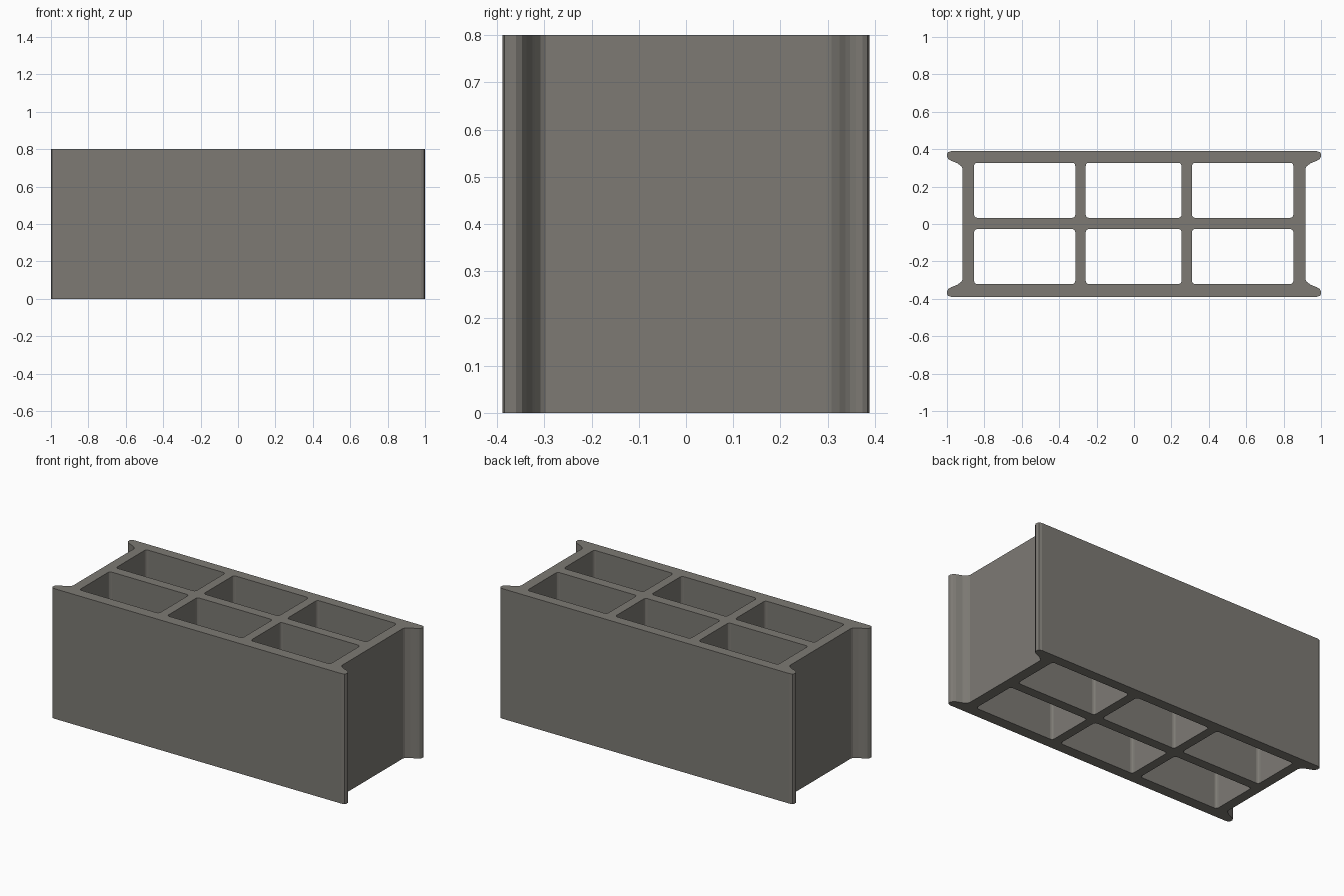
import bpy
import math

if "Cube" in bpy.data.objects:
    bpy.data.objects.remove(bpy.data.objects["Cube"])

HEIGHT = 0.8

concrete = bpy.data.materials.new("grey concrete")
concrete.diffuse_color = (0.205, 0.195, 0.175, 1)
concrete.use_nodes = True
concrete.node_tree.nodes["Principled BSDF"].inputs["Base Color"].default_value = concrete.diffuse_color


def rounded_rect(x0, x1, y0, y1, r, steps=3):
    """Closed rectangle outline with small rounded corners."""
    pts = []
    corners = [(x1 - r, y1 - r), (x0 + r, y1 - r), (x0 + r, y0 + r), (x1 - r, y0 + r)]
    for i, (cx, cy) in enumerate(corners):
        for k in range(steps + 1):
            a = math.radians(90 * (i + k / steps))
            pts.append((cx + r * math.cos(a), cy + r * math.sin(a)))
    return pts


# Block outline: one corner with its end lip, mirrored to all four
lip = [(0.916, 0.296), (0.922, 0.308), (0.938, 0.320), (0.945, 0.325), (0.978, 0.338),
       (0.992, 0.347), (1.0, 0.36), (1.0, 0.374), (0.995, 0.384), (0.978, 0.389)]
right = [(x, -y) for x, y in reversed(lip)] + lip
outline = right + [(-x, y) for x, y in reversed(right)]

# Six cores running right through the block
loops = [outline]
for x0, x1 in [(-0.855, -0.314), (-0.258, 0.254), (0.310, 0.852)]:
    for y0, y1 in [(-0.321, -0.027), (0.033, 0.327)]:
        loops.append(rounded_rect(x0, x1, y0, y1, 0.016))

# Filled profile with holes, extruded to full height
profile = bpy.data.curves.new("block_profile", 'CURVE')
profile.dimensions = '2D'
profile.fill_mode = 'BOTH'
profile.extrude = HEIGHT / 2
for pts in loops:
    spline = profile.splines.new('POLY')
    spline.points.add(len(pts) - 1)
    for p, (x, y) in zip(spline.points, pts):
        p.co = (x, y, 0, 1)
    spline.use_cyclic_u = True
profile.materials.append(concrete)

block = bpy.data.objects.new("hollow_block", profile)
block.location.z = HEIGHT / 2
bpy.context.collection.objects.link(block)

# Turn into a flat-faced mesh
bpy.context.view_layer.objects.active = block
block.select_set(True)
bpy.ops.object.convert(target='MESH')
bpy.ops.object.shade_flat()
